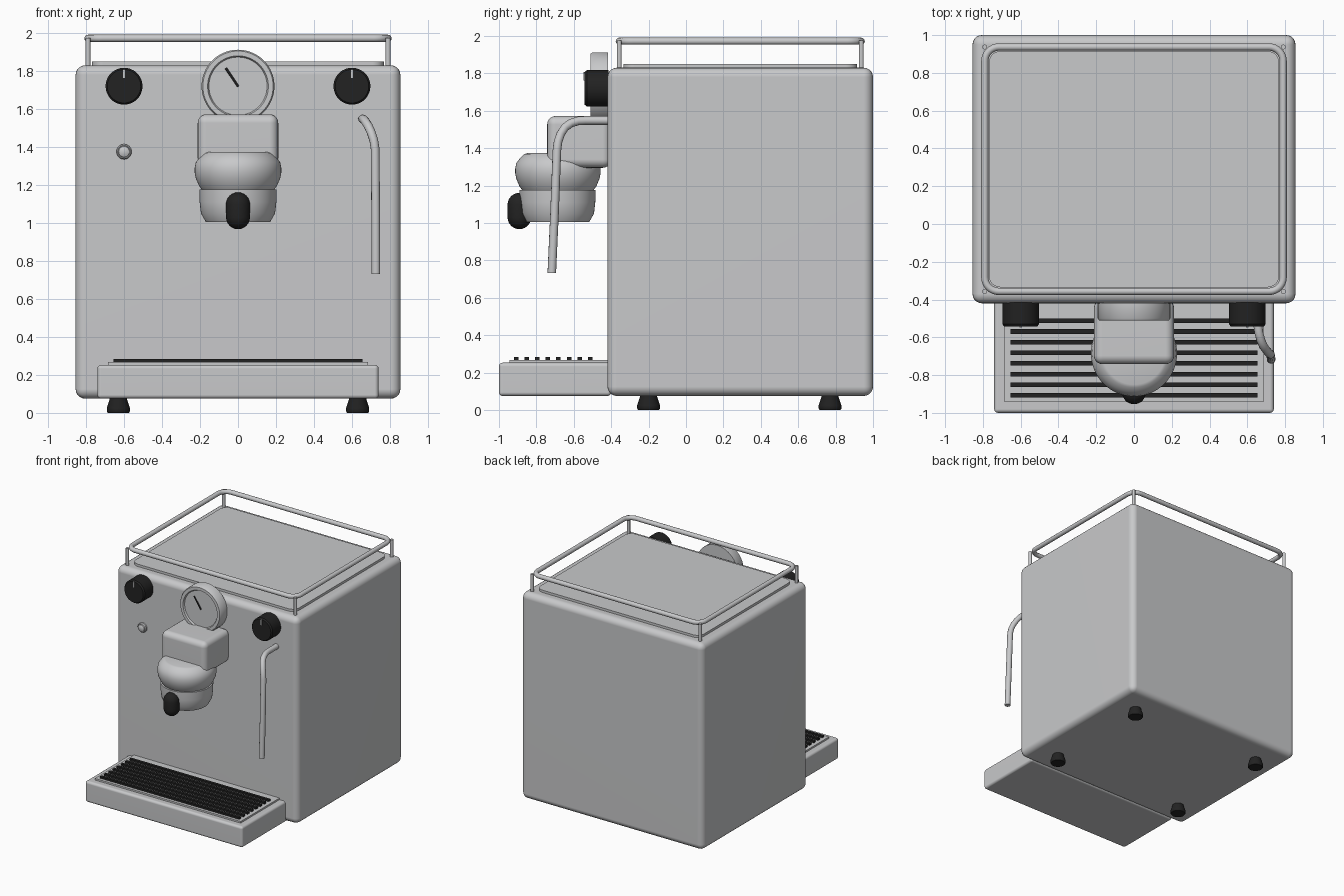
import bpy, bmesh, math
from mathutils import Vector

if "Cube" in bpy.data.objects:
    bpy.data.objects.remove(bpy.data.objects["Cube"])


def material(name, rgb):
    m = bpy.data.materials.new(name)
    m.diffuse_color = (*rgb, 1)
    m.use_nodes = True
    m.node_tree.nodes["Principled BSDF"].inputs["Base Color"].default_value = m.diffuse_color
    return m


STEEL = material("brushed steel grey", (0.58, 0.585, 0.595))
BLACK = material("matte black", (0.016, 0.016, 0.016))


def finish(ob, mat, weighted=False):
    ob.data.materials.clear()
    ob.data.materials.append(mat)
    bpy.ops.object.select_all(action='DESELECT')
    ob.select_set(True)
    bpy.context.view_layer.objects.active = ob
    bpy.ops.object.shade_smooth_by_angle(angle=math.radians(35))
    if weighted:
        mod = ob.modifiers.new("flat sides", 'WEIGHTED_NORMAL')
        mod.keep_sharp = True
    return ob


def from_bmesh(name, bm, mat, weighted=False):
    bmesh.ops.recalc_face_normals(bm, faces=bm.faces)
    me = bpy.data.meshes.new(name)
    bm.to_mesh(me)
    bm.free()
    ob = bpy.data.objects.new(name, me)
    bpy.context.collection.objects.link(ob)
    return finish(ob, mat, weighted)


def box(name, lo, hi, mat, bevel=0, segments=4, vertical_only=False):
    lo, hi = Vector(lo), Vector(hi)
    bm = bmesh.new()
    bmesh.ops.create_cube(bm, size=1)
    for v in bm.verts:
        v.co = Vector(((lo[i] + hi[i]) / 2 + v.co[i] * (hi[i] - lo[i])) for i in range(3))
    if bevel:
        edges = [e for e in bm.edges if not vertical_only
                 or abs(e.verts[0].co.z - e.verts[1].co.z) > 1e-5]
        bmesh.ops.bevel(bm, geom=edges, offset=bevel, segments=segments,
                        profile=0.5, affect='EDGES')
    return from_bmesh(name, bm, mat, True)


def lathe(name, profile, origin, mat, axis='z', sides=48):
    """Turn (radius, distance) points round z, or round -y for front fittings."""
    bm = bmesh.new()
    rings = []
    for r, d in profile:
        ring = []
        for i in range(1 if r == 0 else sides):
            a = 2 * math.pi * i / sides
            c, s = r * math.cos(a), r * math.sin(a)
            p = Vector((c, s, d)) if axis == 'z' else Vector((c, -d, s))
            ring.append(bm.verts.new(p + Vector(origin)))
        rings.append(ring)
    for a, b in zip(rings, rings[1:]):
        for i in range(sides):
            j = (i + 1) % sides
            if len(a) == 1:
                bm.faces.new((a[0], b[i], b[j]))
            elif len(b) == 1:
                bm.faces.new((a[i], a[j], b[0]))
            else:
                bm.faces.new((a[i], a[j], b[j], b[i]))
    return from_bmesh(name, bm, mat)


def tube(name, points, radius, mat, closed=False):
    cu = bpy.data.curves.new(name, 'CURVE')
    cu.dimensions = '3D'
    cu.bevel_depth = radius
    cu.bevel_resolution = 4
    cu.use_fill_caps = True
    sp = cu.splines.new('POLY')
    sp.points.add(len(points) - 1)
    for p, co in zip(sp.points, points):
        p.co = (*co, 1)
    sp.use_cyclic_u = closed
    ob = bpy.data.objects.new(name, cu)
    bpy.context.collection.objects.link(ob)
    bpy.ops.object.select_all(action='DESELECT')
    ob.select_set(True)
    bpy.context.view_layer.objects.active = ob
    bpy.ops.object.convert(target='MESH')
    return finish(bpy.context.view_layer.objects.active, mat)


# Housing and cup warming plate
box("body", (-0.855, -0.42, 0.075), (0.855, 1.0, 1.83), STEEL, 0.05, 5)
box("cup_plate", (-0.768, -0.335, 1.82), (0.768, 0.915, 1.85), STEEL, 0.06, 6, True)

# Feet
for x in (-0.63, 0.63):
    for y in (-0.2, 0.77):
        lathe("foot", [(0, 0), (0.056, 0), (0.061, 0.008), (0.061, 0.025),
                       (0.046, 0.07), (0.046, 0.09), (0, 0.09)], (x, y, 0), BLACK, sides=32)

# Cup rail: rounded rectangular ring on four posts
RX, Y0, Y1, RZ, CR = 0.79, -0.357, 0.937, 1.972, 0.075
ring = []
for k, (sx, cy) in enumerate(((1, Y1 - CR), (-1, Y1 - CR), (-1, Y0 + CR), (1, Y0 + CR))):
    for i in range(9):
        a = math.pi / 2 * (k + i / 8)
        ring.append((sx * (RX - CR) + CR * math.cos(a), cy + CR * math.sin(a), RZ))
tube("cup_rail", ring, 0.019, STEEL, True)
for x in (-RX, RX):
    for y in (Y0, Y1):
        lathe("rail_post", [(0, 0), (0.013, 0), (0.013, 0.165), (0, 0.165)],
              (x, y, 1.81), STEEL, sides=20)

# Drip tray with black grille bars
box("drip_tray", (-0.74, -1.0, 0.075), (0.74, -0.40, 0.253), STEEL, 0.02)
box("tray_deck", (-0.685, -0.943, 0.24), (0.685, -0.41, 0.267), STEEL)
for i in range(8):
    y = -0.907 + i * 0.0563
    box("grille_bar", (-0.655, y - 0.012, 0.262), (0.655, y + 0.012, 0.283), BLACK)

# Control knobs with pointers
for x in (-0.6, 0.6):
    lathe("knob", [(0, 0), (0.097, 0), (0.097, 0.115), (0.088, 0.127), (0, 0.127)],
          (x, -0.415, 1.72), BLACK, 'y')
    box("knob_pointer", (x - 0.006, -0.548, 1.762), (x + 0.006, -0.535, 1.808), STEEL)

# Indicator button
lathe("indicator_button", [(0, 0), (0.04, 0), (0.04, 0.015), (0.034, 0.022), (0.03, 0.02),
                           (0.028, 0.027), (0.015, 0.033), (0, 0.034)],
      (-0.6, -0.418, 1.375), STEEL, 'y', 32)

# Pressure gauge and needle
lathe("gauge", [(0, 0), (0.192, 0), (0.192, 0.082), (0.185, 0.092), (0.16, 0.092),
                (0.153, 0.08), (0, 0.08)], (0, -0.418, 1.72), STEEL, 'y', 64)
tube("gauge_needle", [(0.002, -0.5, 1.717), (-0.064, -0.5, 1.815)], 0.006, BLACK)

# Brew group, filter holder and handle
box("group_block", (-0.212, -0.742, 1.295), (0.212, -0.40, 1.572), STEEL, 0.045, 5)
lathe("brew_head", [(0, 1.373), (0.165, 1.373), (0.18, 1.368), (0.205, 1.343), (0.222, 1.32),
                    (0.228, 1.29), (0.228, 1.265), (0.222, 1.235), (0.205, 1.195),
                    (0.188, 1.172), (0, 1.172)], (0, -0.685, 0), STEEL, sides=64)
lathe("filter_holder", [(0, 1.177), (0.204, 1.177), (0.202, 1.11), (0.195, 1.05),
                        (0.17, 1.006), (0, 1.006)], (0, -0.687, 0), STEEL, sides=64)
H = 0.063
cap = [(H * math.sin(a), H * math.cos(a)) for a in (math.pi / 2 * i / 6 for i in range(7))]
cap[0] = (0, H)
capsule = [(r, 1.098 + d) for r, d in cap] + [(r, 1.03 - d) for r, d in reversed(cap)]
lathe("handle", capsule, (0, -0.891, 0), BLACK, sides=32)

# Steam wand
tube("steam_wand", [(0.655, -0.40, 1.548), (0.656, -0.54, 1.548), (0.662, -0.58, 1.545),
                    (0.672, -0.617, 1.533), (0.686, -0.648, 1.51), (0.702, -0.67, 1.475),
                    (0.715, -0.684, 1.435), (0.722, -0.69, 1.39), (0.725, -0.703, 1.05),
                    (0.726, -0.717, 0.745), (0.726, -0.717, 0.732)], 0.023, STEEL)
